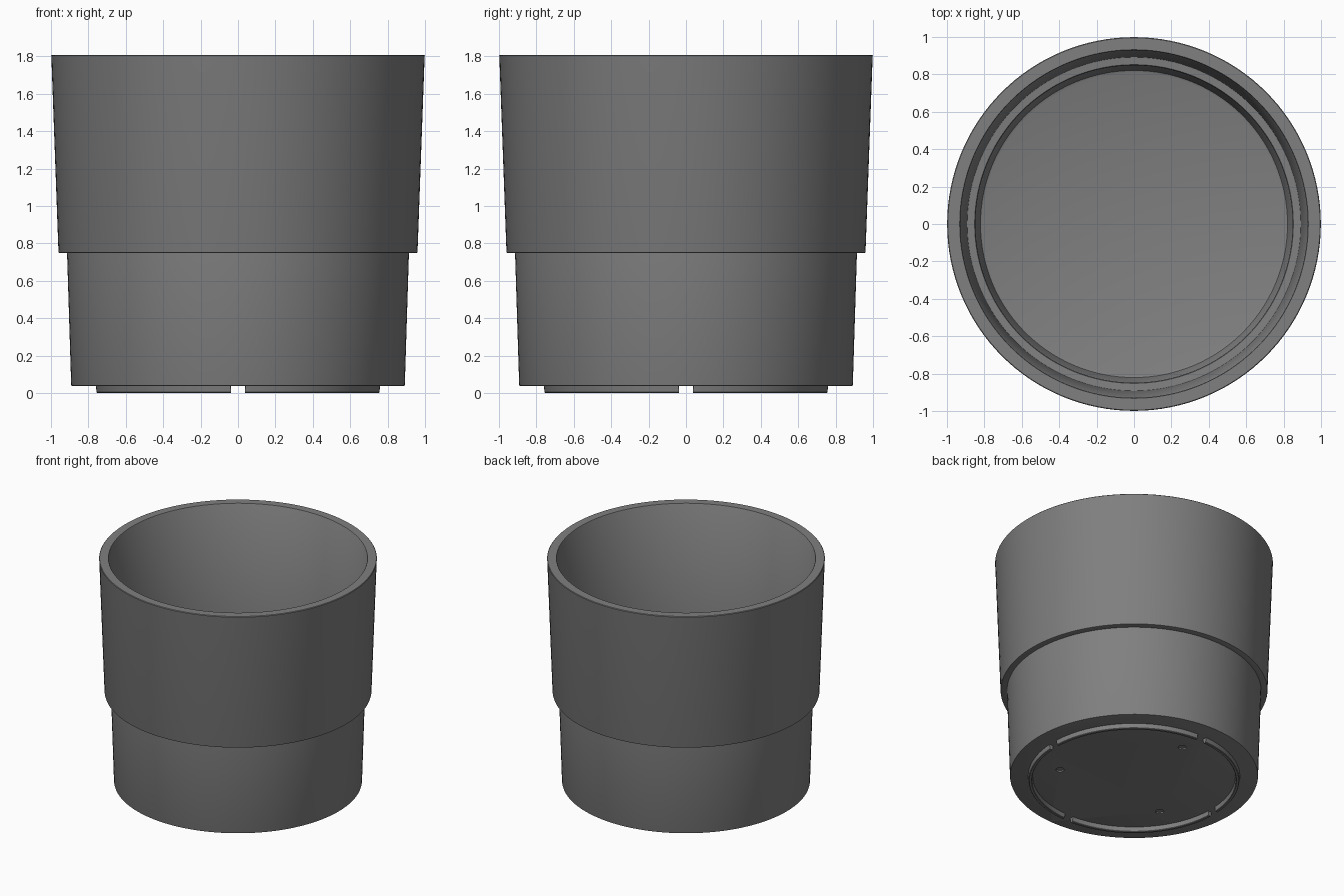
import bpy, bmesh, math

if "Cube" in bpy.data.objects:
    bpy.data.objects.remove(bpy.data.objects["Cube"])

SEG = 128

grey = bpy.data.materials.new("matte grey")
grey.diffuse_color = (0.215, 0.215, 0.215, 1)
grey.use_nodes = True
grey.node_tree.nodes["Principled BSDF"].inputs["Base Color"].default_value = grey.diffuse_color


def finish(bm, name):
    bmesh.ops.recalc_face_normals(bm, faces=bm.faces)
    me = bpy.data.meshes.new(name)
    bm.to_mesh(me)
    bm.free()
    ob = bpy.data.objects.new(name, me)
    bpy.context.collection.objects.link(ob)
    me.materials.append(grey)
    return ob


def smooth(ob):
    bpy.ops.object.select_all(action='DESELECT')
    ob.select_set(True)
    bpy.context.view_layer.objects.active = ob
    bpy.ops.object.shade_smooth_by_angle(angle=math.radians(35))


def ring(bm, r, z, angles):
    return [bm.verts.new((r * math.cos(a), r * math.sin(a), z)) for a in angles]


# Pot shell: stepped, tapered wall turned from one profile, open at the top
profile = [(0.884, 0.037), (0.89, 0.039), (0.892, 0.045),
           (0.914, 0.748), (0.953, 0.748), (0.958, 0.75), (0.960, 0.756),
           (0.998, 1.80), (0.999, 1.804), (0.995, 1.808),
           (0.932, 1.808), (0.929, 1.804),
           (0.892, 0.815), (0.852, 0.812), (0.848, 0.806),
           (0.826, 0.125), (0.821, 0.112), (0.808, 0.107)]
bm = bmesh.new()
angles = [2 * math.pi * i / SEG for i in range(SEG)]
loops = [ring(bm, r, z, angles) for r, z in profile]
for a, b in zip(loops, loops[1:]):
    for i in range(SEG):
        j = (i + 1) % SEG
        bm.faces.new((a[i], a[j], b[j], b[i]))
bm.faces.new(loops[0])    # underside
bm.faces.new(loops[-1])   # inner floor
pot = finish(bm, "pot_shell")

# Three shallow round dimples in the underside
bm = bmesh.new()
for deg in (90, 210, 330):
    a = math.radians(deg)
    geo = bmesh.ops.create_cone(bm, cap_ends=True, segments=24,
                                radius1=0.03, radius2=0.03, depth=0.04)
    bmesh.ops.translate(bm, verts=geo["verts"],
                        vec=(0.54 * math.cos(a), 0.54 * math.sin(a), 0.028))
cutter = finish(bm, "dimple_cutter")
cutter.hide_render = True
cutter.hide_viewport = True
mod = pot.modifiers.new("dimples", 'BOOLEAN')
mod.operation = 'DIFFERENCE'
mod.solver = 'EXACT'
mod.object = cutter
smooth(pot)

# Foot: four low arcs with drainage gaps on the x and y axes
foot = [(0.762, 0.04), (0.757, 0.004), (0.753, 0.0),
        (0.737, 0.0), (0.733, 0.004), (0.728, 0.04)]
bm = bmesh.new()
gap = math.asin(0.038 / 0.745)
N = 28
for q in range(4):
    start = q * math.pi / 2 + gap
    angs = [start + (math.pi / 2 - 2 * gap) * i / N for i in range(N + 1)]
    rows = [ring(bm, r, z, angs) for r, z in foot]
    for k in range(len(rows)):
        a, b = rows[k], rows[(k + 1) % len(rows)]
        for i in range(N):
            bm.faces.new((a[i], a[i + 1], b[i + 1], b[i]))
    bm.faces.new([row[0] for row in rows])
    bm.faces.new([row[-1] for row in rows])
smooth(finish(bm, "foot_arcs"))
